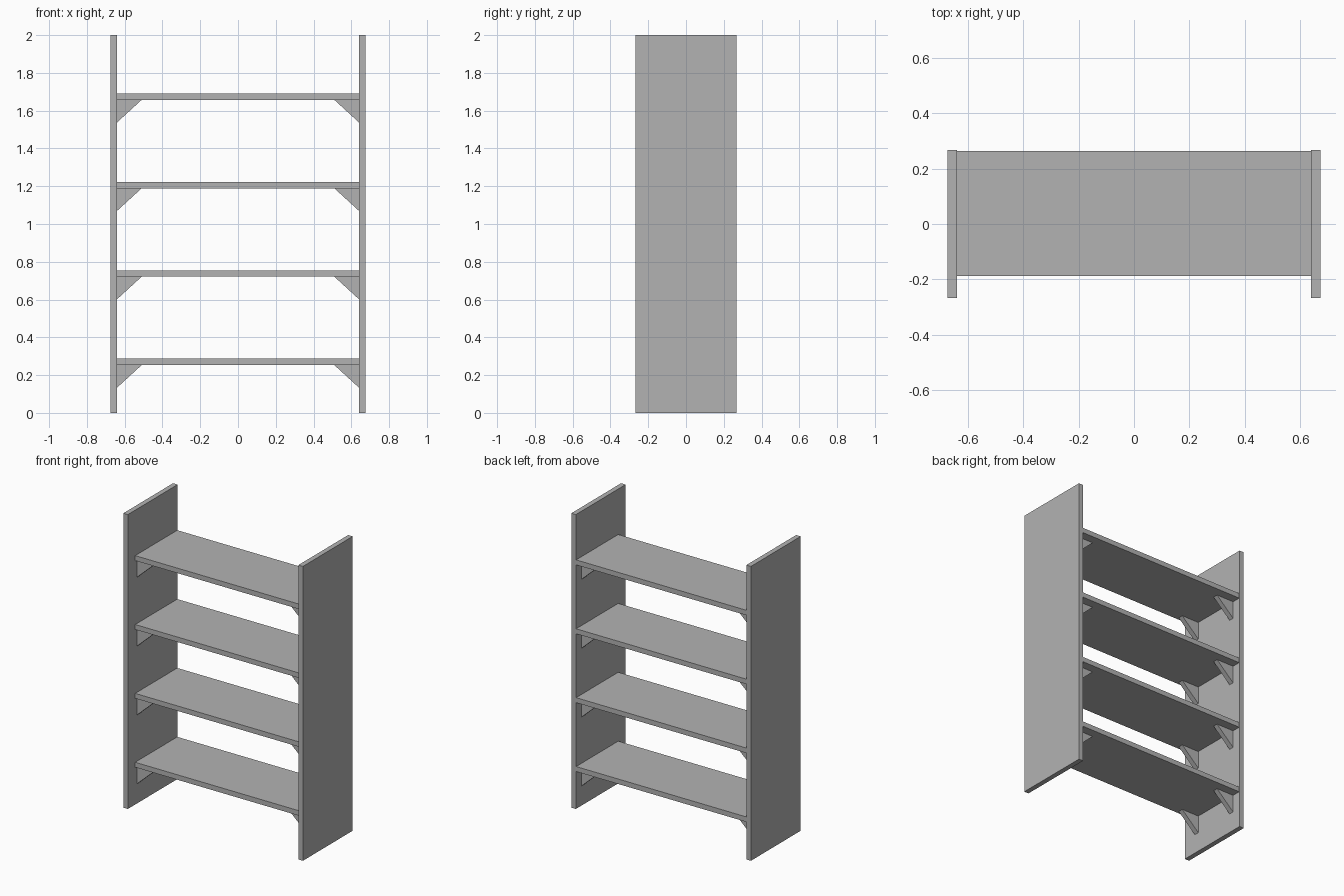
import bpy
import bmesh

cube = bpy.data.objects.get("Cube")
if cube:
    bpy.data.objects.remove(cube, do_unlink=True)

grey = bpy.data.materials.new("plain_grey")
grey.use_nodes = True
colour = (0.45, 0.45, 0.45, 1)
grey.diffuse_color = colour
grey.node_tree.nodes["Principled BSDF"].inputs["Base Color"].default_value = colour


def extrude_profile(name, profile, y0, y1):
    """Extrude an x-z outline from y0 to y1."""
    bm = bmesh.new()
    face = bm.faces.new([bm.verts.new((x, y0, z)) for x, z in profile])
    moved = bmesh.ops.extrude_face_region(bm, geom=[face])["geom"]
    verts = [v for v in moved if isinstance(v, bmesh.types.BMVert)]
    bmesh.ops.translate(bm, verts=verts, vec=(0, y1 - y0, 0))
    bmesh.ops.recalc_face_normals(bm, faces=bm.faces)
    mesh = bpy.data.meshes.new(name)
    bm.to_mesh(mesh)
    bm.free()
    mesh.materials.append(grey)
    obj = bpy.data.objects.new(name, mesh)
    bpy.context.collection.objects.link(obj)
    return obj


def board(name, x0, x1, y0, y1, z0, z1):
    return extrude_profile(name, [(x0, z0), (x1, z0), (x1, z1), (x0, z1)], y0, y1)


OUTER, INNER, DEPTH = 0.675, 0.641, 0.267
THICK = 0.034
SHELF_BOTTOMS = [0.253, 0.721, 1.189, 1.657]
BRACKET_FRONTS = {"front": -0.17, "back": 0.17}
sides = {"left": 1, "right": -1}

# Upright side panels
for side, s in sides.items():
    board(f"{side}_panel", s * INNER, s * OUTER, -DEPTH, DEPTH, 0, 2)

# Shelves, each carried by four triangular brackets
for i, z in enumerate(SHELF_BOTTOMS, 1):
    board(f"shelf_{i}", -INNER, INNER, -0.188, 0.264, z, z + THICK)
    for side, s in sides.items():
        triangle = [(s * INNER, z), (s * 0.51, z), (s * INNER, z - 0.12)]
        for place, y in BRACKET_FRONTS.items():
            extrude_profile(f"{side}_{place}_bracket_{i}", triangle, y, y + THICK)
